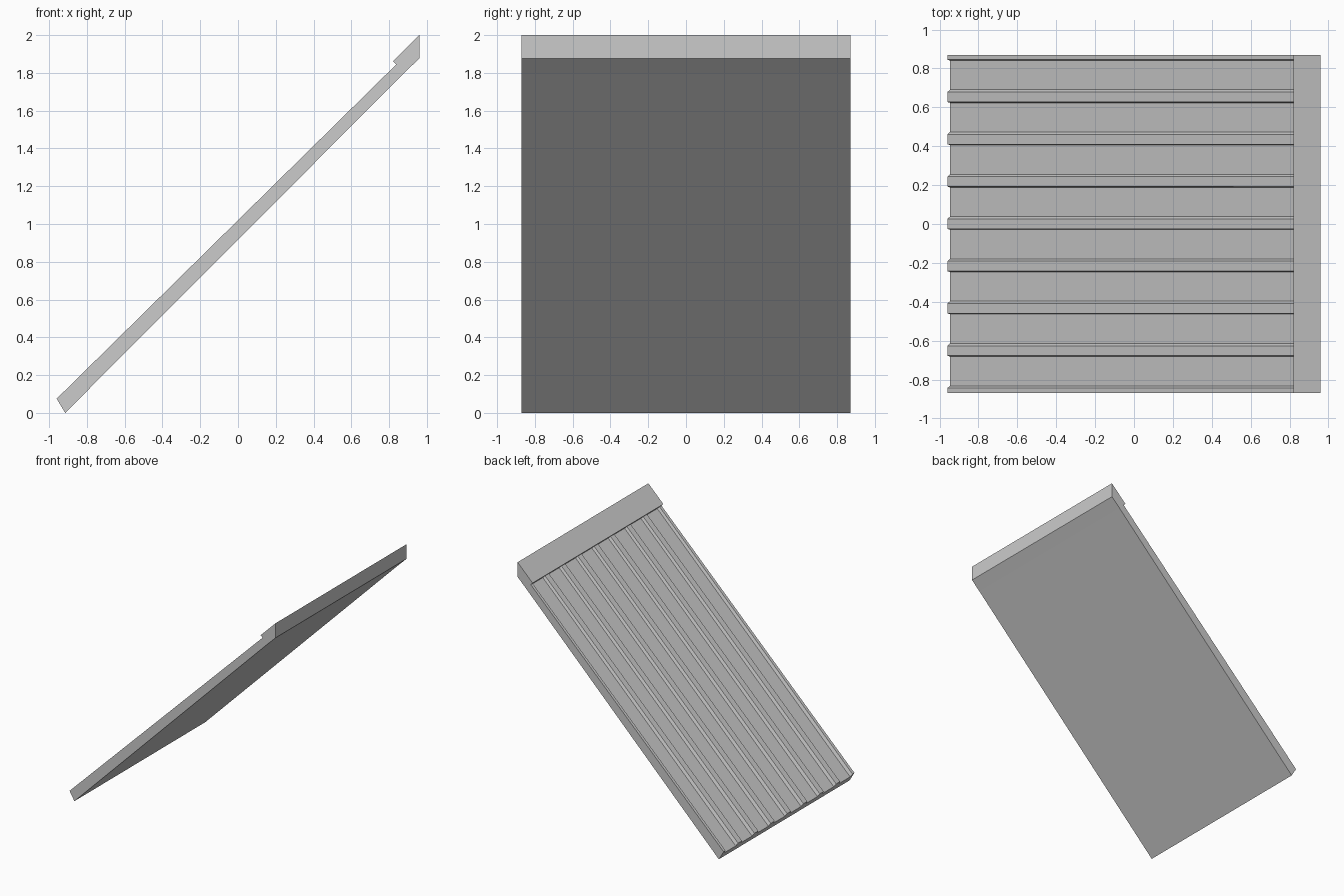
import bpy
import bmesh
from mathutils import Vector

cube = bpy.data.objects.get("Cube")
if cube:
    bpy.data.objects.remove(cube, do_unlink=True)

HALF = 0.87      # half width of the panel
PITCH = 0.2175   # spacing of the ribs
PAN = 0.7        # height of the pans as a share of the rib height

grey = bpy.data.materials.new("light_grey_metal")
grey.use_nodes = True
color = (0.6, 0.6, 0.6, 1)
grey.diffuse_color = color
grey.node_tree.nodes["Principled BSDF"].inputs["Base Color"].default_value = color


def loft(name, start, end):
    """Join two matching outlines into a closed solid."""
    bm = bmesh.new()
    a = [bm.verts.new(p) for p in start]
    b = [bm.verts.new(p) for p in end]
    bm.faces.new(a)
    bm.faces.new(b)
    n = len(a)
    for i in range(n):
        j = (i + 1) % n
        bm.faces.new((a[i], a[j], b[j], b[i]))
    bmesh.ops.recalc_face_normals(bm, faces=bm.faces)
    mesh = bpy.data.meshes.new(name)
    bm.to_mesh(mesh)
    bm.free()
    mesh.materials.append(grey)
    obj = bpy.data.objects.new(name, mesh)
    bpy.context.collection.objects.link(obj)
    return obj


# Ribbed cross-section: (y, height share), with half ribs at both edges
section = [(-HALF, 0), (-HALF, 1)]
for k in range(8, -1, -1):
    low = 0.845 - k * PITCH
    if k < 8:
        section += [(low - 0.004, PAN), (low, 1)]
    if k > 0:
        section += [(low + 0.051, 1), (low + 0.063, PAN)]
section += [(HALF, 1), (HALF, 0)]


def place(bottom, top):
    """Stand the cross-section between two points of the side profile."""
    bottom, top = Vector(bottom), Vector(top)
    return [(p.x, y, p.y) for y, t in section for p in [bottom.lerp(top, t)]]


# Sloping ribbed panel
loft("ribbed_roof_panel",
     place((-0.915, 0), (-0.96, 0.075)),
     place((0.881, 1.8), (0.838, 1.845)))

# Ridge cap along the upper edge
cap = [(0.82, 1.862), (0.96, 2), (0.96, 1.877), (0.881, 1.8)]
loft("ridge_cap",
     [(x, -HALF, z) for x, z in cap],
     [(x, HALF, z) for x, z in cap])
